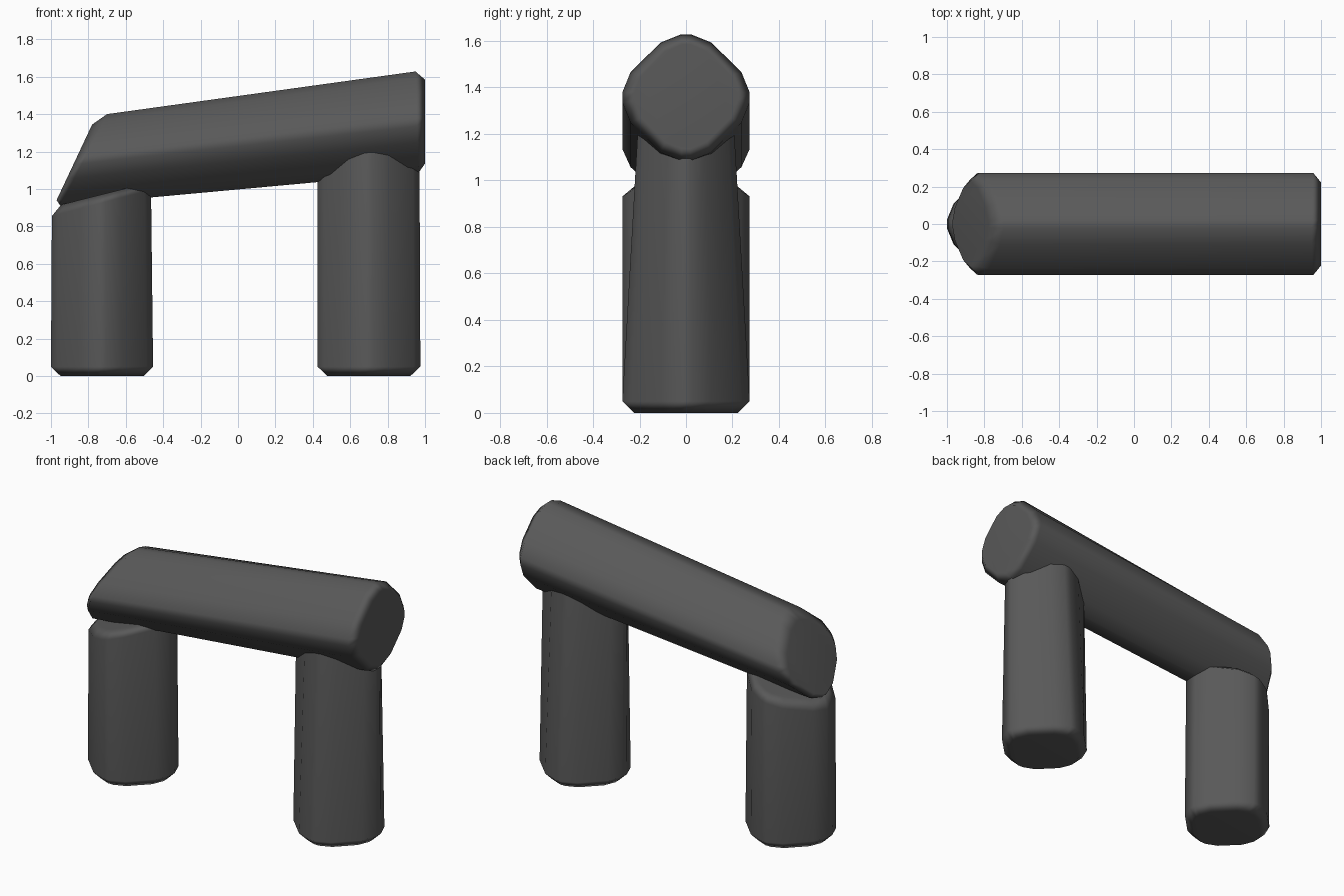
import bpy
import bmesh
import math
from mathutils import Vector

cube = bpy.data.objects.get("Cube")
if cube:
    bpy.data.objects.remove(cube, do_unlink=True)

# Single dark stone colour
stone = bpy.data.materials.new("dark_stone")
stone.use_nodes = True
stone.diffuse_color = (0.1, 0.1, 0.1, 1)
bsdf = stone.node_tree.nodes["Principled BSDF"]
bsdf.inputs["Base Color"].default_value = stone.diffuse_color
bsdf.inputs["Roughness"].default_value = 0.9

# Rounded-square cross-section: one quarter, turned four times
QUARTER = [(1, 0.08), (0.87, 0.4), (0.4, 0.87), (0.08, 1)]
SECTION = []
for turn in range(4):
    for a, b in QUARTER:
        for _ in range(turn):
            a, b = -b, a
        SECTION.append((a, b))


def stone_block(name, rings):
    """Loft the section through rings of (centre, half axis, y half width)."""
    bm = bmesh.new()
    loops = []
    for centre, axis, half_y in rings:
        c, u, v = Vector(centre), Vector(axis), Vector((0, half_y, 0))
        loops.append([bm.verts.new(c + u * a + v * b) for a, b in SECTION])
    n = len(SECTION)
    for low, high in zip(loops, loops[1:]):
        for i in range(n):
            j = (i + 1) % n
            bm.faces.new((low[i], low[j], high[j], high[i]))
    bm.faces.new(loops[0][::-1])
    bm.faces.new(loops[-1])
    bmesh.ops.recalc_face_normals(bm, faces=bm.faces)
    mesh = bpy.data.meshes.new(name)
    bm.to_mesh(mesh)
    bm.free()
    mesh.materials.append(stone)
    obj = bpy.data.objects.new(name, mesh)
    bpy.context.collection.objects.link(obj)
    bpy.ops.object.select_all(action="DESELECT")
    obj.select_set(True)
    bpy.context.view_layer.objects.active = obj
    bpy.ops.object.shade_smooth_by_angle(angle=math.radians(65))
    # Keep the broad ends flat while the chamfers stay soft
    obj.modifiers.new("soft_chamfers", "WEIGHTED_NORMAL").keep_sharp = True
    return obj


# Short upright with a sloping top
stone_block("right_upright", [
    ((-0.727, 0, 0), (0.222, 0, 0), 0.222),
    ((-0.727, 0, 0.05), (0.273, 0, 0), 0.274),
    ((-0.73, 0, 0.925), (0.265, 0, 0.07), 0.274),
    ((-0.73, 0, 0.97), (0.215, 0, 0.054), 0.222),
])

# Tall upright, narrowing front to back, its top buried in the lintel
stone_block("left_upright", [
    ((0.7, 0, 0), (0.222, 0, 0), 0.222),
    ((0.7, 0, 0.05), (0.275, 0, 0), 0.274),
    ((0.698, 0, 1.2), (0.272, 0, 0.03), 0.208),
    ((0.698, 0, 1.25), (0.22, 0, 0.03), 0.16),
])

# Tilted lintel with one slanted end
stone_block("lintel", [
    ((-0.875, 0, 1.142), (0.095, 0, 0.202), 0.222),
    ((-0.825, 0, 1.155), (0.125, 0, 0.245), 0.274),
    ((0.957, 0, 1.357), (-0.008, 0, 0.271), 0.274),
    ((1.0, 0, 1.36), (0, 0, 0.224), 0.222),
])
